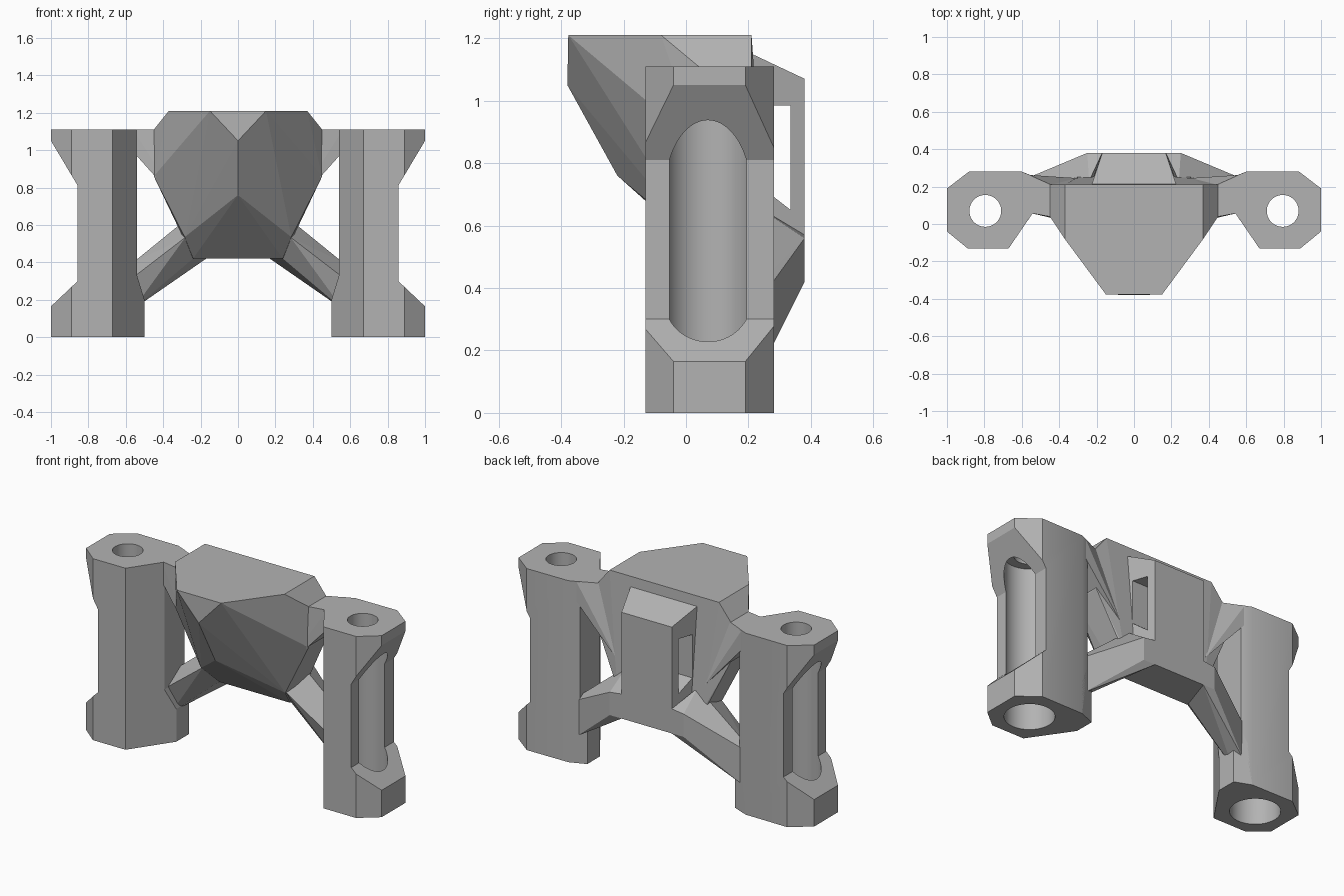
import bpy, bmesh

if "Cube" in bpy.data.objects:
    bpy.data.objects.remove(bpy.data.objects["Cube"], do_unlink=True)

grey = bpy.data.materials.new("plain grey")
grey.use_nodes = True
GREY = (0.45, 0.45, 0.45, 1)
grey.diffuse_color = GREY
grey.node_tree.nodes["Principled BSDF"].inputs["Base Color"].default_value = GREY


def finish(name, bm):
    mesh = bpy.data.meshes.new(name)
    bm.to_mesh(mesh)
    bm.free()
    mesh.materials.append(grey)
    obj = bpy.data.objects.new(name, mesh)
    bpy.context.collection.objects.link(obj)
    return obj


def hull(name, points, both=False):
    """Convex solid; both=True adds the mirrored points."""
    pts = set(points)
    if both:
        pts |= {(-x, y, z) for x, y, z in points}
    bm = bmesh.new()
    for p in sorted(pts):
        bm.verts.new(p)
    res = bmesh.ops.convex_hull(bm, input=bm.verts[:])
    spare = {v for v in res["geom_interior"] + res["geom_unused"]
             if isinstance(v, bmesh.types.BMVert)}
    bmesh.ops.delete(bm, geom=list(spare), context="VERTS")
    bmesh.ops.dissolve_limit(bm, angle_limit=0.03, verts=bm.verts[:], edges=bm.edges[:])
    bmesh.ops.recalc_face_normals(bm, faces=bm.faces[:])
    return finish(name, bm)


def prism(name, plan, z0, z1):
    return hull(name, [(x, y, z) for x, y in plan for z in (z0, z1)])


def cylinder(name, x, y, z0, z1, r):
    bm = bmesh.new()
    bmesh.ops.create_cone(bm, cap_ends=True, segments=64, radius1=r, radius2=r, depth=z1 - z0)
    bmesh.ops.translate(bm, verts=bm.verts[:], vec=(x, y, (z0 + z1) / 2))
    return finish(name, bm)


def cut(obj, cutter):
    mod = obj.modifiers.new("cut", "BOOLEAN")
    mod.operation = "DIFFERENCE"
    mod.solver = "EXACT"
    mod.object = cutter
    bpy.context.view_layer.objects.active = obj
    bpy.ops.object.modifier_apply(modifier=mod.name)
    bpy.data.objects.remove(cutter, do_unlink=True)


def mirror(obj):
    obj.modifiers.new("mirror", "MIRROR")


# Faceted centre body
hull("centre_body", [
    (0.15, -0.377, 1.21), (0, -0.38, 1.05), (0.37, -0.08, 1.21), (0.37, 0.21, 1.21),
    (0.45, 0.04, 1.11), (0.45, 0.21, 1.11), (0.45, 0.04, 0.86), (0.45, 0.22, 0.86),
    (0, -0.22, 0.76), (0.31, -0.01, 0.71), (0.31, 0.245, 0.71),
    (0.285, 0.05, 0.535), (0.285, 0.255, 0.535), (0.24, 0.16, 0.42), (0.24, 0.26, 0.42),
], both=True)

# Rear bracket with a slot running through it sideways
bracket = hull("rear_bracket", [
    (0.23, 0.2, 1.155), (0.17, 0.38, 1.07), (0.17, 0.38, 0.42),
    (0.23, 0.2, 0.42),
], both=True)
cut(bracket, hull("slot_cutter", [
    (0.5, 0.245, 0.72), (0.5, 0.335, 0.65), (0.5, 0.335, 0.985), (0.5, 0.245, 0.985),
], both=True))

# Side columns: octagonal prism, outer recess and stepped bore
column = prism("side_columns", [
    (0.67, -0.13), (0.89, -0.13), (1, -0.04), (1, 0.19),
    (0.88, 0.282), (0.60, 0.28), (0.54, 0.255), (0.54, 0.06),
], 0, 1.11)
cut(column, hull("recess_cutter", [
    (x, y, z) for x, z in ((0.857, 0.3), (0.857, 0.81), (1.1, 1.218), (1.1, 0.07))
    for y in (-0.5, 0.6)]))
cut(column, cylinder("bore_cutter", 0.795, 0.07, -0.1, 1.0, 0.138))
cut(column, cylinder("top_hole_cutter", 0.795, 0.07, 0.9, 1.3, 0.085))
mirror(column)
bpy.ops.object.select_all(action="DESELECT")
column.select_set(True)
bpy.context.view_layer.objects.active = column
bpy.ops.object.shade_smooth_by_angle(angle=0.4)

# Inner feet of the columns
foot_plan = [(0.5, 0.118), (0.6, -0.028), (0.6, 0.28), (0.5, 0.24)]
mirror(hull("column_feet",
            [(x, y, 0) for x, y in foot_plan] + [(x, y, 0.2) for x, y in foot_plan]
            + [(0.54, 0.06, 0.33), (0.54, 0.255, 0.33)]))

# Webs joining the body to the column tops
mirror(hull("upper_webs", [
    (0.56, 0.06, 1.11), (0.56, 0.262, 1.11), (0.56, 0.06, 0.99), (0.56, 0.262, 0.99),
    (0.40, 0.03, 1.11), (0.40, 0.19, 1.11), (0.30, 0.0, 0.70), (0.30, 0.245, 0.70),
]))

# Sloping struts joining the body to the column feet
mirror(hull("lower_struts", [
    (0.24, 0.23, 0.66), (0.17, 0.38, 0.57), (0.25, 0.38, 0.42), (0.25, 0.38, 0.56),
    (0.17, 0.38, 0.42), (0.24, 0.17, 0.42), (0.28, 0.06, 0.535),
    (0.56, 0.22, 0.40), (0.56, 0.25, 0.38), (0.56, 0.25, 0.16),
    (0.56, 0.1, 0.32), (0.56, 0.16, 0.15),
]))
